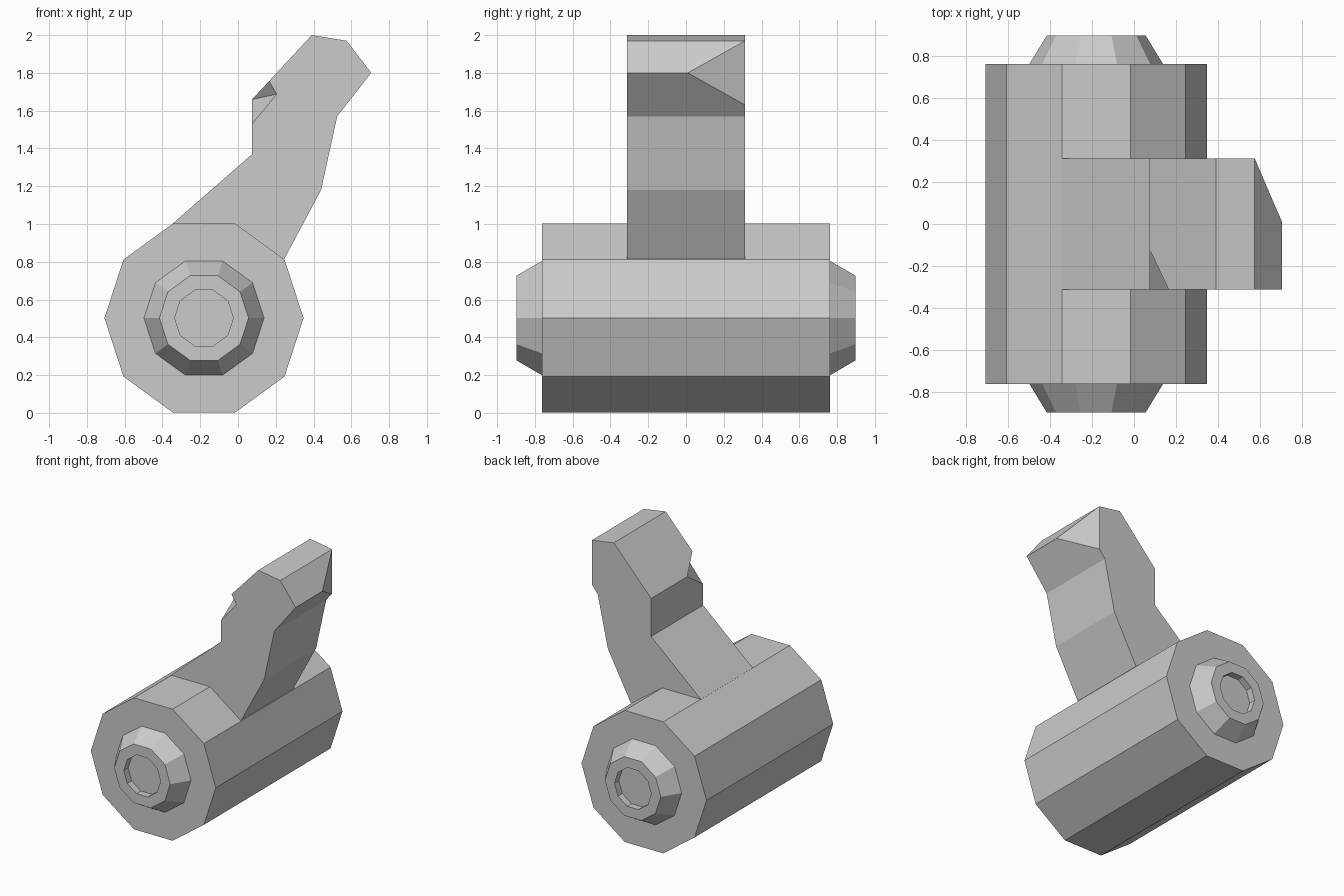
import bpy, bmesh, math
from mathutils import Vector

if "Cube" in bpy.data.objects:
    bpy.data.objects.remove(bpy.data.objects["Cube"], do_unlink=True)

GREY = (0.6, 0.6, 0.6, 1.0)
grey = bpy.data.materials.new("plain grey")
grey.use_nodes = True
grey.diffuse_color = GREY
grey.node_tree.nodes["Principled BSDF"].inputs["Base Color"].default_value = GREY

AXIS_X, AXIS_Z, SIDES = -0.18, 0.502, 10
HALF_ARM = 0.313


def finish(name, bm):
    bmesh.ops.recalc_face_normals(bm, faces=bm.faces)
    mesh = bpy.data.meshes.new(name)
    bm.to_mesh(mesh)
    bm.free()
    mesh.materials.append(grey)
    obj = bpy.data.objects.new(name, mesh)
    bpy.context.collection.objects.link(obj)
    return obj


def loft(name, rings):
    """Ten-sided solid along y from (radius, y) rings, capped at both ends."""
    bm = bmesh.new()
    loops = []
    for r, y in rings:
        angles = [math.tau * i / SIDES for i in range(SIDES)]
        loops.append([bm.verts.new((AXIS_X + r * math.cos(a), y, AXIS_Z + r * math.sin(a)))
                      for a in angles])
    for a, b in zip(loops, loops[1:]):
        for i in range(SIDES):
            j = (i + 1) % SIDES
            bm.faces.new((a[i], a[j], b[j], b[i]))
    bm.faces.new(loops[0])
    bm.faces.new(loops[-1])
    return finish(name, bm)


# Barrel
loft("barrel", [(0.527, -0.763), (0.527, 0.763)])

# Tapered hubs with a shallow recess, one on each end
for name, s in (("front_hub", -1), ("back_hub", 1)):
    loft(name, [(0.318, s * 0.74), (0.318, s * 0.763), (0.236, s * 0.897),
                (0.155, s * 0.897), (0.155, s * 0.845)])

# Bent arm, its root buried in the barrel
profile = [(-0.345, 1.003), (0.075, 1.37), (0.075, 1.66), (0.39, 2.0), (0.575, 1.97),
           (0.705, 1.8), (0.525, 1.57), (0.44, 1.18), (0.245, 0.815), (-0.18, 0.6)]
bm = bmesh.new()
face = bm.faces.new([bm.verts.new((x, -HALF_ARM, z)) for x, z in profile])
moved = bmesh.ops.extrude_face_region(bm, geom=[face])["geom"]
bmesh.ops.translate(bm, vec=(0, 2 * HALF_ARM, 0),
                    verts=[v for v in moved if isinstance(v, bmesh.types.BMVert)])

# Corner sliced off the back of the arm tip
p = Vector((0.705, 0.01, 1.8))
q = Vector((0.575, HALF_ARM, 1.97))
r = Vector((0.572, HALF_ARM, 1.63))
normal = (q - p).cross(r - p).normalized()
if normal.x < 0:
    normal.negate()
cut = bmesh.ops.bisect_plane(bm, geom=bm.verts[:] + bm.edges[:] + bm.faces[:], dist=0.001,
                             plane_co=p, plane_no=normal, clear_outer=True)
bmesh.ops.holes_fill(bm, edges=[e for e in bm.edges if e.is_boundary])
arm = finish("arm", bm)

# Wedge notch in the front left edge of the arm
inner = Vector((0.075, -0.122, 1.66))
deep = Vector((0.205, -HALF_ARM, 1.687))
along = deep - inner
up = Vector((0.165, -HALF_ARM, 1.757)) - deep
down = Vector((0.075, -HALF_ARM, 1.53)) - deep
bm = bmesh.new()
for end in (inner - along * 0.5, deep + along * 0.5):
    for offset in (Vector(), up * 2.5, down * 2.5):
        bm.verts.new(end + offset)
bmesh.ops.convex_hull(bm, input=bm.verts[:])
cutter = finish("notch_cutter", bm)
cutter.hide_render = True
mod = arm.modifiers.new("notch", "BOOLEAN")
mod.operation, mod.solver, mod.object = "DIFFERENCE", "EXACT", cutter
bpy.context.view_layer.objects.active = arm
bpy.ops.object.modifier_apply(modifier=mod.name)
bpy.data.objects.remove(cutter, do_unlink=True)
